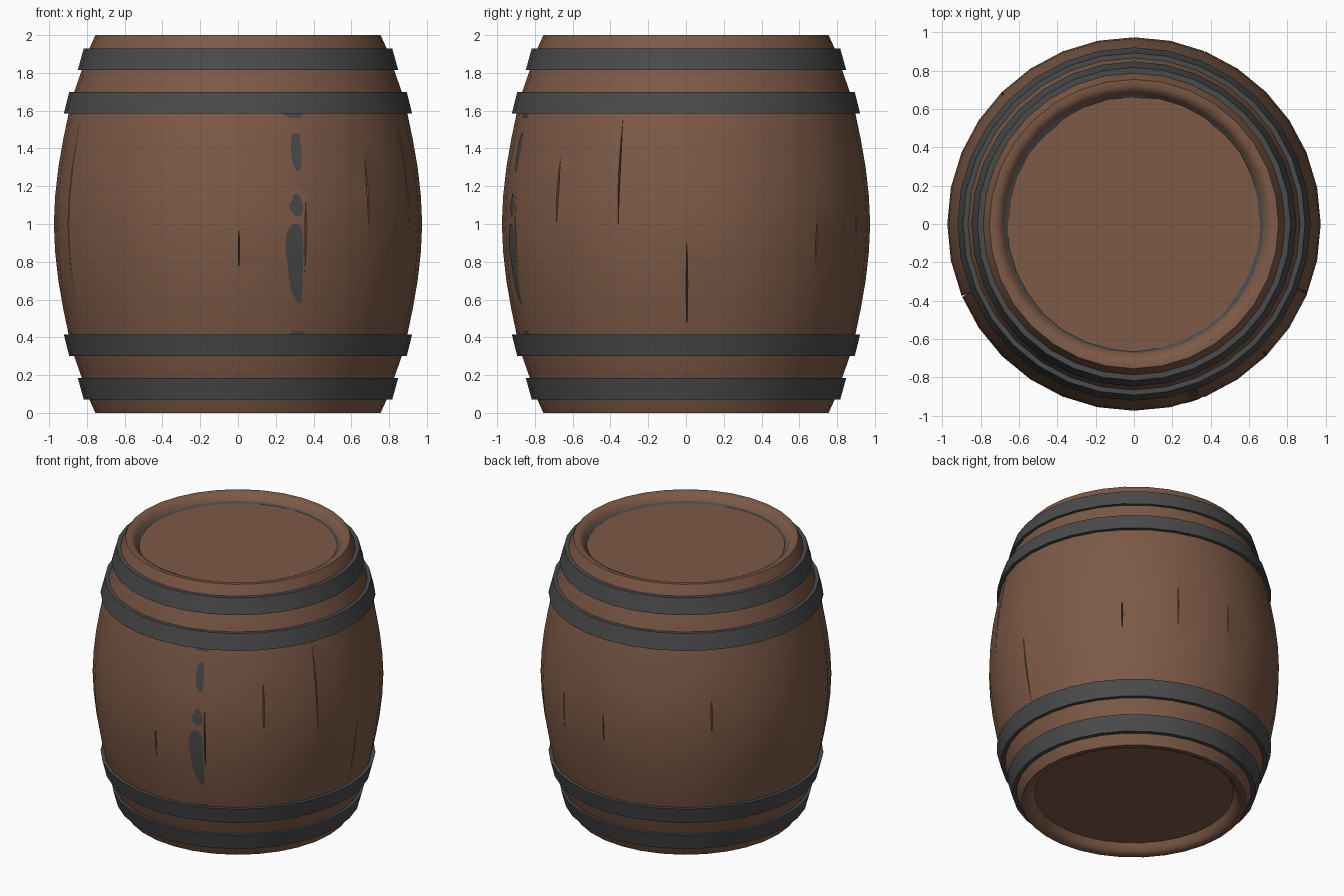
import bpy, bmesh, math

if "Cube" in bpy.data.objects:
    bpy.data.objects.remove(bpy.data.objects["Cube"])

SIDES = 32
STEP = 2 * math.pi / SIDES

# ---------- materials ----------
def material(name, rgb):
    m = bpy.data.materials.new(name)
    m.diffuse_color = (*rgb, 1)
    m.use_nodes = True
    m.node_tree.nodes["Principled BSDF"].inputs["Base Color"].default_value = m.diffuse_color
    return m

WOOD = material("brown_wood", (0.205, 0.102, 0.062))
IRON = material("dark_iron", (0.068, 0.069, 0.070))

# ---------- barrel side: (height, radius) for the lower half, mirrored upwards ----------
LOWER = [(0.0, 0.755), (0.07, 0.787), (0.18, 0.825), (0.30, 0.867), (0.42, 0.898),
         (0.55, 0.925), (0.70, 0.951), (0.85, 0.968)]
SIDE = LOWER + [(1.0, 0.975)] + [(2 - z, r) for z, r in reversed(LOWER)]
RIM = [(0.0, 0.725), (0.012, 0.70), (0.035, 0.685), (0.062, 0.668)]  # rounded lip, depth from end

def side_radius(z):
    for (z0, r0), (z1, r1) in zip(SIDE, SIDE[1:]):
        if z0 <= z <= z1:
            return r0 + (r1 - r0) * (z - z0) / (z1 - z0)
    return SIDE[-1][1]

def polar(r, a, z):
    return (r * math.cos(a), r * math.sin(a), z)

def finish(bm, name, mats, smooth=True):
    bmesh.ops.recalc_face_normals(bm, faces=bm.faces)
    me = bpy.data.meshes.new(name)
    bm.to_mesh(me)
    bm.free()
    for m in mats:
        me.materials.append(m)
    ob = bpy.data.objects.new(name, me)
    bpy.context.collection.objects.link(ob)
    if smooth:
        smooth_shade(ob)
    return ob

def activate(ob):
    bpy.ops.object.select_all(action='DESELECT')
    ob.select_set(True)
    bpy.context.view_layer.objects.active = ob

def smooth_shade(ob):
    activate(ob)
    bpy.ops.object.shade_smooth_by_angle(angle=math.radians(35))

def lathe(bm, profile, closed):
    """Spin (z, r) points round the z axis; a profile that is not closed gets flat end caps."""
    rings = [[bm.verts.new(polar(r, i * STEP, z)) for i in range(SIDES)] for z, r in profile]
    pairs = list(zip(rings, rings[1:])) + ([(rings[-1], rings[0])] if closed else [])
    for a, b in pairs:
        for i in range(SIDES):
            j = (i + 1) % SIDES
            bm.faces.new((a[i], a[j], b[j], b[i]))
    if not closed:
        bm.faces.new(rings[0])
        bm.faces.new(rings[-1])

# ---------- wooden body with recessed heads ----------
bm = bmesh.new()
bottom_lip = [(d, r) for d, r in reversed(RIM)]
top_lip = [(2 - d, r) for d, r in RIM]
lathe(bm, bottom_lip + SIDE + top_lip, closed=False)
body = finish(bm, "barrel_body", [WOOD], smooth=False)

# ---------- cracks along the stave joints: (angle, low z, high z, half width) ----------
CRACKS = [(-90, .75, .98, .005), (-68.6, .74, 1.15, .007), (-45, 1.0, 1.35, .008),
          (-22, .96, 1.57, .006), (0, .43, .92, .006), (45, .80, 1.0, .006),
          (67.5, .80, 1.15, .004), (90, .85, 1.1, .005), (135, .98, 1.25, .007),
          (-157.5, .62, 1.55, .004)]
bm = bmesh.new()
for deg, lo, hi, w in CRACKS:
    a = math.radians(deg + 0.3)
    rings = []
    for k in range(7):
        t = k / 6
        z = lo + (hi - lo) * t
        r = side_radius(z)
        spread = (0.0008 + w * math.sin(math.pi * t)) / r
        depth = 0.008 + 0.03 * math.sin(math.pi * t)
        rings.append([bm.verts.new(p) for p in (polar(r - depth, a, z),
                      polar(r + .02, a + spread, z), polar(r + .02, a - spread, z))])
    for p, q in zip(rings, rings[1:]):
        for i in range(3):
            bm.faces.new((p[i], p[(i + 1) % 3], q[(i + 1) % 3], q[i]))
    bm.faces.new(rings[0])
    bm.faces.new(rings[-1])
cutter = finish(bm, "crack_cutter", [WOOD], smooth=False)
cutter.hide_render = True
mod = body.modifiers.new("cracks", 'BOOLEAN')
mod.operation = 'DIFFERENCE'
mod.solver = 'EXACT'
mod.object = cutter
activate(body)
bpy.ops.object.modifier_apply(modifier=mod.name)
bpy.data.objects.remove(cutter)
smooth_shade(body)

# ---------- iron hoops, the wider edge facing the belly ----------
# (end-side height, end-side radius, belly-side height, belly-side radius)
for label, z0, r0, z1, r1 in (("outer", .072, .817, .185, .848), ("inner", .30, .893, .415, .922)):
    for place, flip in (("bottom", False), ("top", True)):
        section = [(z0, r0 - .05), (z0, r0), (z1, r1), (z1, r1 - .05)]
        if flip:
            section = [(2 - z, r) for z, r in section]
        bm = bmesh.new()
        lathe(bm, section, closed=True)
        finish(bm, f"{place}_{label}_hoop", [IRON])

# ---------- dark stains on the front: rows of (z, left x, right x) ----------
STAINS = [
    [(.58, .315, .335), (.64, .285, .340), (.72, .268, .342), (.80, .262, .345),
     (.87, .250, .347), (.94, .255, .343), (.98, .270, .335), (1.0, .290, .315)],
    [(1.04, .305, .330), (1.07, .280, .345), (1.10, .268, .345), (1.13, .290, .335), (1.16, .295, .320)],
    [(1.28, .310, .330), (1.32, .290, .335), (1.38, .280, .335), (1.44, .280, .330), (1.48, .290, .325)],
    [(1.56, .270, .335), (1.59, .230, .345)],
    [(.41, .270, .360), (.43, .285, .345)],
]
bm = bmesh.new()
for rows in STAINS:
    strip = []
    for z, left, right in rows:
        y = lambda x: -(side_radius(z) * math.cos(STEP / 2) + .004 - x * math.sin(1.5 * STEP)) / math.cos(1.5 * STEP)
        strip.append([bm.verts.new((x, y(x), z)) for x in (left, right)])
    for p, q in zip(strip, strip[1:]):
        bm.faces.new((p[0], p[1], q[1], q[0]))
stains = finish(bm, "front_stains", [IRON], smooth=False)
for f in stains.data.polygons:      # stains face the front
    if f.normal.y > 0:
        f.flip()

# ---------- worn dark edge round the top head, uneven in width ----------
bm = bmesh.new()
edge = []
for i in range(SIDES * 2):
    a = i * STEP / 2
    wear = .006 + .006 * (math.sin(2 * a + 2.6) + .5 * math.sin(9 * a) + .3 * math.sin(17 * a))
    r = .668 * math.cos(STEP / 2) if i % 2 else .668
    edge.append([bm.verts.new(polar(r + .010, a, 1.952)),
                 bm.verts.new(polar(r - max(wear, .001), a, 1.941))])
for p, q in zip(edge, edge[1:] + edge[:1]):
    bm.faces.new((p[0], q[0], q[1], p[1]))
worn = finish(bm, "head_worn_edge", [IRON], smooth=False)
for f in worn.data.polygons:
    if f.normal.z < 0:
        f.flip()
